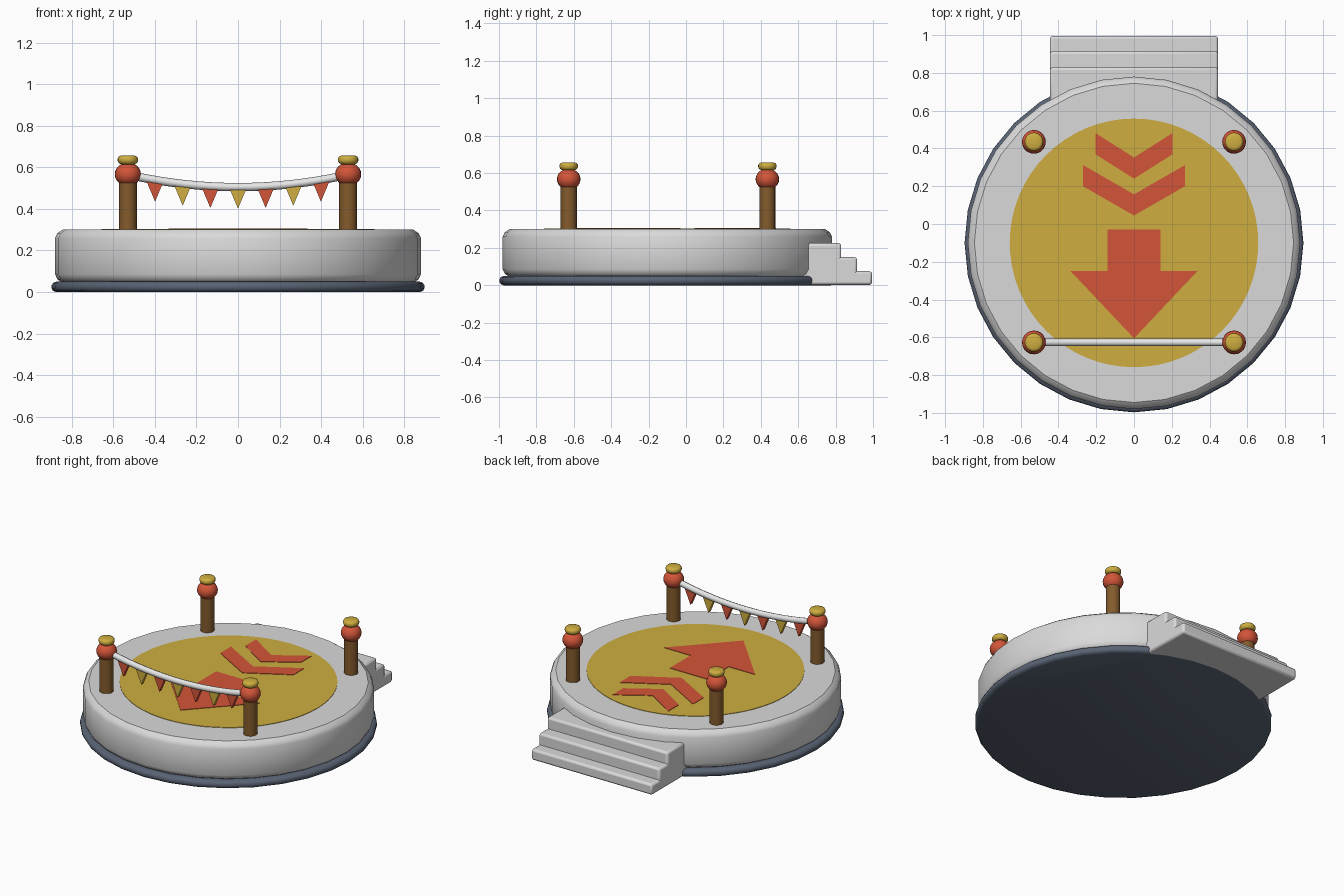
import bpy, bmesh, math

if "Cube" in bpy.data.objects:
    bpy.data.objects.remove(bpy.data.objects["Cube"], do_unlink=True)


def material(name, r, g, b):
    m = bpy.data.materials.new(name)
    m.use_nodes = True
    m.diffuse_color = (r, g, b, 1)
    m.node_tree.nodes["Principled BSDF"].inputs["Base Color"].default_value = (r, g, b, 1)
    return m


stone = material("pale stone", 0.7, 0.7, 0.7)
slate = material("slate blue", 0.1, 0.125, 0.175)
gold = material("gold", 0.62, 0.42, 0.05)
red = material("warm red", 0.65, 0.09, 0.04)
wood = material("brown wood", 0.23, 0.105, 0.025)
white = material("rope white", 0.8, 0.8, 0.8)

CENTER_Y = -0.1


def finish(name, bm, mat, loc=(0, 0, 0), smooth=None):
    bmesh.ops.recalc_face_normals(bm, faces=bm.faces)
    mesh = bpy.data.meshes.new(name)
    bm.to_mesh(mesh)
    bm.free()
    mesh.materials.append(mat)
    ob = bpy.data.objects.new(name, mesh)
    ob.location = loc
    bpy.context.collection.objects.link(ob)
    if smooth:
        bpy.ops.object.select_all(action="DESELECT")
        ob.select_set(True)
        bpy.context.view_layer.objects.active = ob
        bpy.ops.object.shade_smooth_by_angle(angle=math.radians(smooth))
    return ob


def lathe(name, profile, sides, mat, loc, smooth=40):
    """Turn (radius, z) points around the z axis and cap both ends."""
    bm = bmesh.new()
    rings = []
    for r, z in profile:
        rings.append([bm.verts.new((r * math.cos(a), r * math.sin(a), z))
                      for a in (math.tau * i / sides for i in range(sides))])
    for low, high in zip(rings, rings[1:]):
        for i in range(sides):
            j = (i + 1) % sides
            bm.faces.new((low[i], low[j], high[j], high[i]))
    bm.faces.new(rings[0][::-1])
    bm.faces.new(rings[-1])
    return finish(name, bm, mat, loc, smooth)


def plate(name, outline, mat, thickness, loc, upright=False):
    """Extrude an outline, lying flat or standing in the xz plane."""
    bm = bmesh.new()
    pts = [(u, -thickness / 2, v) if upright else (u, v, 0) for u, v in outline]
    face = bm.faces.new([bm.verts.new(p) for p in pts])
    new = bmesh.ops.extrude_face_region(bm, geom=[face])["geom"]
    move = (0, thickness, 0) if upright else (0, 0, thickness)
    bmesh.ops.translate(bm, vec=move, verts=[g for g in new if isinstance(g, bmesh.types.BMVert)])
    return finish(name, bm, mat, loc)


# Round platform on its dark foot ring
lathe("foot_ring", [(0.875, 0), (0.89, 0.006), (0.897, 0.018), (0.897, 0.032),
                    (0.89, 0.044), (0.875, 0.05)], 32, slate, (0, CENTER_Y, 0), 50)
lathe("platform", [(0.845, 0.045), (0.868, 0.06), (0.88, 0.085), (0.88, 0.26),
                   (0.87, 0.282), (0.845, 0.3)], 32, stone, (0, CENTER_Y, 0), 35)

# Painted floor
lathe("floor_disc", [(0.658, 0.299), (0.658, 0.303)], 64, gold, (0, CENTER_Y, 0))
plate("floor_arrow", [(-0.14, -0.03), (-0.14, -0.25), (-0.335, -0.25), (0, -0.605),
                      (0.335, -0.25), (0.14, -0.25), (0.14, -0.03)], red, 0.004, (0, 0, 0.302))
for name, half, y, rise in (("rear_chevron", 0.205, 0.24, 0.13), ("front_chevron", 0.27, 0.045, 0.155)):
    outline = [(0, y), (half, y + rise), (half, y + rise + 0.112), (0, y + 0.112),
               (-half, y + rise + 0.112), (-half, y + rise)]
    plate(name, outline, red, 0.004, (0, 0, 0.302))

# Back steps
for i, back in enumerate((0.995, 0.915, 0.83)):
    bm = bmesh.new()
    bmesh.ops.create_cube(bm, size=1)
    top, front = 0.075 * (i + 1), 0.62
    bmesh.ops.scale(bm, vec=(0.89, back - front, top - 0.002), verts=bm.verts)
    ob = finish(f"step_{i + 1}", bm, stone, (0, (back + front) / 2, top / 2 + 0.001), 40)
    bevel = ob.modifiers.new("soft edges", "BEVEL")
    bevel.width = 0.014
    bevel.segments = 2

# Corner posts with ball and cap
for side, x in (("left", 0.53), ("right", -0.53)):
    for end, y in (("front", -0.627), ("back", 0.435)):
        tag = f"{end}_{side}"
        lathe(f"{tag}_post", [(0.043, 0.295), (0.043, 0.55)], 16, wood, (x, y, 0))
        bm = bmesh.new()
        bmesh.ops.create_uvsphere(bm, u_segments=20, v_segments=12, radius=0.063)
        bmesh.ops.scale(bm, vec=(1, 1, 0.9), verts=bm.verts)
        finish(f"{tag}_ball", bm, red, (x, y, 0.567), 60)
        lathe(f"{tag}_cap", [(0.034, 0.615), (0.045, 0.622), (0.049, 0.632), (0.049, 0.643),
                             (0.044, 0.652), (0.034, 0.656)], 20, gold, (x, y, 0), 60)


# Sagging rope between the front posts
def rope_height(x):
    return 0.505 + 0.06 * (x / 0.53) ** 2


curve = bpy.data.curves.new("rope", "CURVE")
curve.dimensions = "3D"
curve.bevel_depth = 0.02
curve.bevel_resolution = 2
curve.use_fill_caps = True
spline = curve.splines.new("POLY")
spline.points.add(16)
for i, p in enumerate(spline.points):
    x = -0.51 + 1.02 * i / 16
    p.co = (x, -0.627, rope_height(x), 1)
    spline.use_smooth = True
curve.materials.append(white)
rope = bpy.data.objects.new("rope", curve)
bpy.context.collection.objects.link(rope)

# Pennants
for i in range(-3, 4):
    x = i * 0.133
    plate(f"pennant_{i + 4}", [(-0.042, 0), (0, -0.1), (0.042, 0)], red if i % 2 else gold,
          0.024, (x, -0.627, rope_height(x) - 0.004), upright=True)
